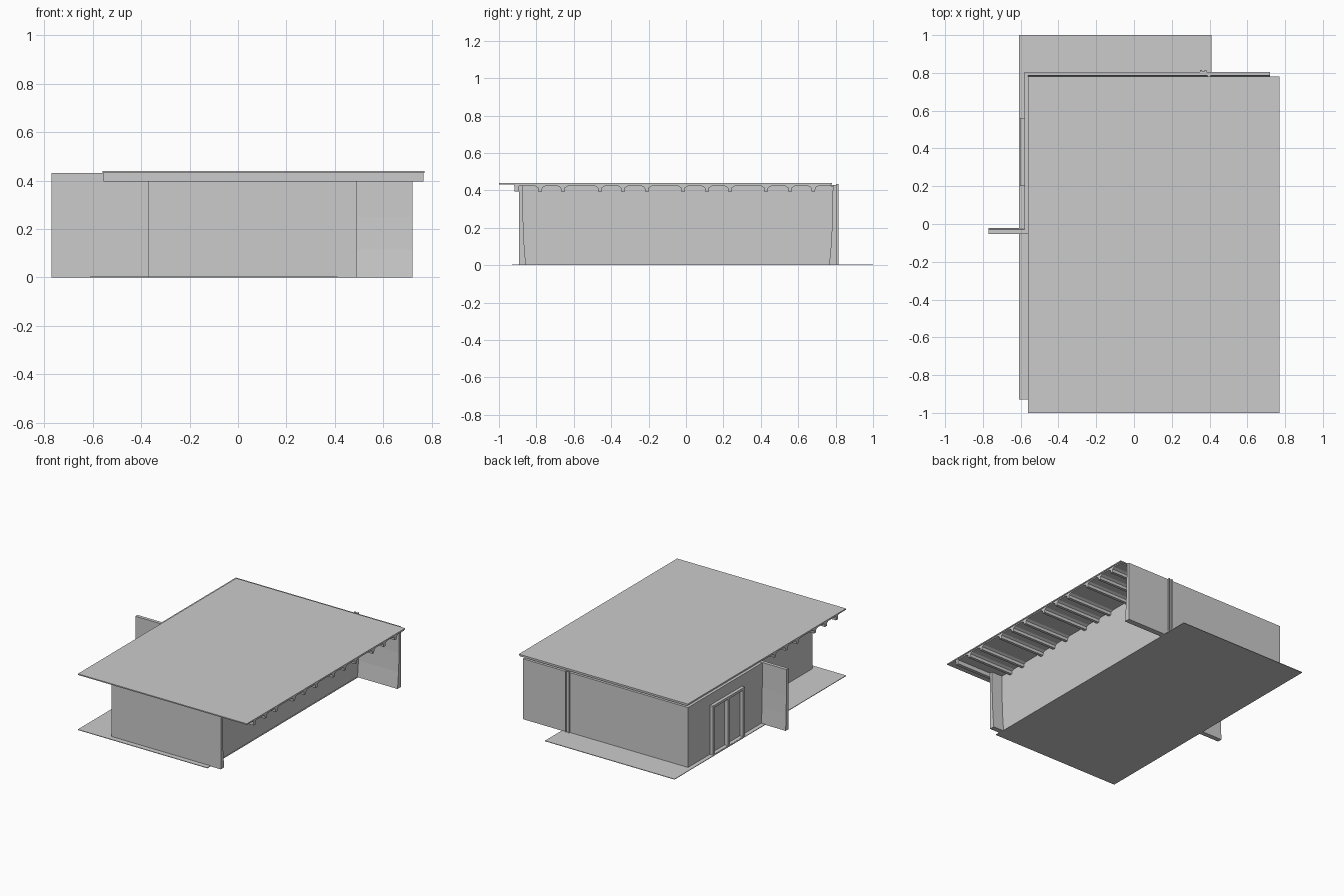
import bpy

if "Cube" in bpy.data.objects:
    bpy.data.objects.remove(bpy.data.objects["Cube"])

def mesh(name, verts, faces):
    me = bpy.data.meshes.new(name)
    me.from_pydata(verts, [], faces)
    me.update()
    ob = bpy.data.objects.new(name, me)
    bpy.context.collection.objects.link(ob)
    return ob

def box(name, x0, x1, y0, y1, z0, z1):
    v = [(x, y, z) for x in (x0, x1) for y in (y0, y1) for z in (z0, z1)]
    f = [(0, 1, 3, 2), (4, 6, 7, 5), (0, 4, 5, 1), (2, 3, 7, 6), (0, 2, 6, 4), (1, 5, 7, 3)]
    return mesh(name, v, f)

def extrude_x(name, profile, x0, x1):
    """Sweep a closed counter-clockwise (y, z) profile along x."""
    n = len(profile)
    v = [(x, y, z) for x in (x0, x1) for y, z in profile]
    f = [tuple(reversed(range(n))), tuple(range(n, 2 * n))]
    f += [(i, (i + 1) % n, n + (i + 1) % n, n + i) for i in range(n)]
    return mesh(name, v, f)

def battered_wall(name, x0, x1, outer, side, top, thick, foot):
    """Wall with a straight outer face and an inner face flaring to the floor."""
    steps = [(0, foot), (0.115, thick + (foot - thick) * 0.45),
             (0.25, thick + (foot - thick) * 0.12), (top, thick)]
    prof = [(outer, 0)] + [(outer + side * d, z) for z, d in steps] + [(outer, top)]
    return extrude_x(name, prof if side > 0 else prof[::-1], x0, x1)

# Floor slab
box("floor_slab", -0.61, 0.41, -0.93, 1.0, 0, 0.004)

# Roof: thin sheet over a slightly inset deck
box("roof_sheet", -0.56, 0.77, -1.0, 0.78, 0.432, 0.44)
box("roof_deck", -0.555, 0.765, -0.92, 0.775, 0.424, 0.432)

# Roof beams, tapered section, running across the building
centres = (-0.78, -0.658, -0.46, -0.337, -0.209, -0.016,
           0.112, 0.235, 0.428, 0.556, 0.68)
for i, c in enumerate(centres):
    half = [(0.01, 0.395), (0.012, 0.415), (0.03, 0.425)]
    prof = [(c + w, z) for w, z in half] + [(c - w, z) for w, z in half[::-1]]
    extrude_x(f"roof_beam_{i + 1}", prof, -0.555, 0.765)
box("front_edge_beam", -0.555, 0.765, -0.917, -0.893, 0.395, 0.425)

# Battered walls: front, back and the projecting fin on the left
battered_wall("front_wall", -0.37, 0.49, -0.893, 1, 0.425, 0.02, 0.037)
battered_wall("back_wall", -0.58, 0.72, 0.805, -1, 0.43, 0.02, 0.04)
battered_wall("fin_wall", -0.77, -0.36, -0.054, 1, 0.432, 0.024, 0.034)

# Plain side walls
box("right_wall", 0.39, 0.405, -0.88, 0.79, 0, 0.425)
box("left_front_wall", -0.372, -0.357, -0.892, -0.04, 0, 0.425)

# Left rear wall, with an opening for the double door
box("left_wall_near", -0.58, -0.56, -0.04, 0.2, 0, 0.43)
box("left_wall_far", -0.58, -0.56, 0.56, 0.804, 0, 0.43)
box("left_wall_over_door", -0.58, -0.56, 0.2, 0.56, 0.35, 0.43)

# Double door: posts, lintel, panels, threshold
for i, y in enumerate((0.2, 0.37, 0.54)):
    box(f"door_post_{i + 1}", -0.603, -0.545, y, y + 0.02, 0, 0.335)
box("door_lintel", -0.603, -0.545, 0.2, 0.56, 0.335, 0.352)
for i, y in enumerate((0.22, 0.39)):
    box(f"door_panel_{i + 1}", -0.578, -0.57, y, y + 0.15, 0.004, 0.335)
box("door_threshold", -0.605, -0.53, 0.2, 0.56, 0, 0.006)

# Downpipe strips on the back wall
box("downpipe_plate", 0.35, 0.383, 0.803, 0.808, 0, 0.435)
for i, x in enumerate((0.35, 0.374)):
    box(f"downpipe_rib_{i + 1}", x, x + 0.009, 0.803, 0.815, 0, 0.435)
